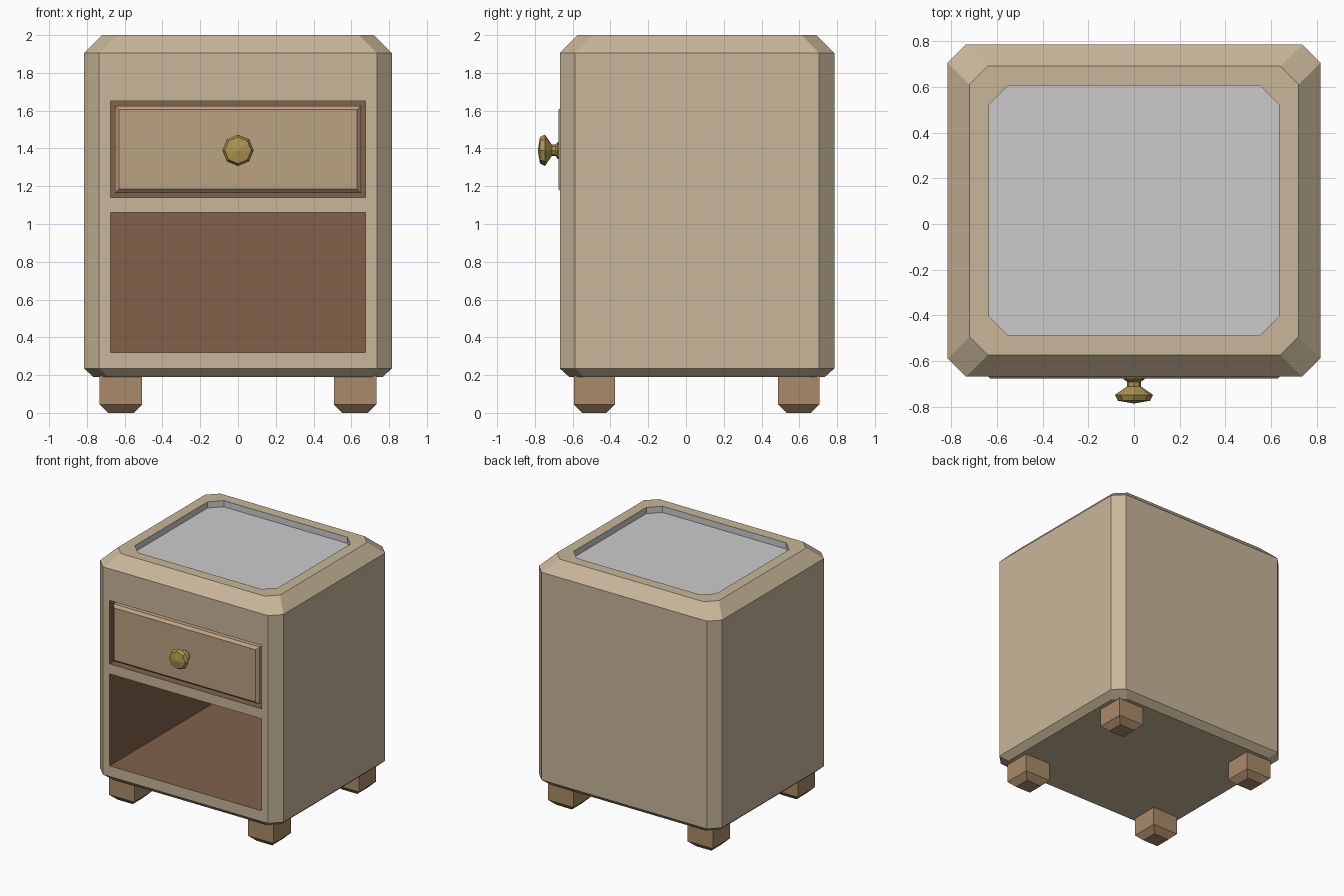
import bpy, bmesh
from math import cos, sin, pi

if "Cube" in bpy.data.objects:
    bpy.data.objects.remove(bpy.data.objects["Cube"])


def material(name, rgb):
    m = bpy.data.materials.new(name)
    m.diffuse_color = (*rgb, 1)
    m.use_nodes = True
    m.node_tree.nodes["Principled BSDF"].inputs["Base Color"].default_value = m.diffuse_color
    return m


BODY = material("painted wood", (0.58, 0.47, 0.32))
INSIDE = material("dark wood", (0.22, 0.12, 0.068))
DRAWER = material("drawer wood", (0.50, 0.36, 0.22))
FOOT = material("foot wood", (0.40, 0.26, 0.14))
BRASS = material("brass", (0.43, 0.30, 0.08))
GREY = material("grey top", (0.8, 0.8, 0.8))


def rect(x0, x1, y0, y1, z, c=0.0):
    """Rectangle at height z, corners cut by c."""
    if c == 0:
        return [(x0, y0, z), (x1, y0, z), (x1, y1, z), (x0, y1, z)]
    return [(x0 + c, y0, z), (x1 - c, y0, z), (x1, y0 + c, z), (x1, y1 - c, z),
            (x1 - c, y1, z), (x0 + c, y1, z), (x0, y1 - c, z), (x0, y0 + c, z)]


def front(loop):
    """Turn a flat loop so it faces the front: (x, z, y) -> (x, y, z)."""
    return [(x, d, z) for x, z, d in loop]


def loft(name, solids, *mats):
    """Skin each list of loops into a capped solid; all go in one object."""
    bm = bmesh.new()
    for loops in solids:
        rings = [[bm.verts.new(p) for p in lp] for lp in loops]
        n = len(rings[0])
        for a, b in zip(rings, rings[1:]):
            for i in range(n):
                j = (i + 1) % n
                bm.faces.new((a[i], a[j], b[j], b[i]))
        bm.faces.new(rings[0])
        bm.faces.new(rings[-1])
    bmesh.ops.remove_doubles(bm, verts=bm.verts, dist=0.0005)
    bmesh.ops.recalc_face_normals(bm, faces=bm.faces)
    me = bpy.data.meshes.new(name)
    bm.to_mesh(me)
    bm.free()
    for m in mats:
        me.materials.append(m)
    ob = bpy.data.objects.new(name, me)
    bpy.context.collection.objects.link(ob)
    return ob


# Cabinet shell with chamfered edges
def shell_ring(inset, z):
    return rect(-0.815 + inset, 0.815 - inset, -0.668 + inset, 0.785 - inset, z, 0.08)


cabinet = loft("cabinet", [[shell_ring(0.05, 0.19), shell_ring(0, 0.235),
                            shell_ring(0, 1.905), shell_ring(0.095, 2.0)]],
               BODY, INSIDE, GREY)

# Cutter: shelf opening, drawer opening and sunken top
openings = [[front(rect(-0.675, 0.675, z0, z1, y)) for y in (-0.9, 0.69)]
            for z0, z1 in ((0.32, 1.06), (1.14, 1.65))]
top_recess = [rect(-0.635, 0.635, -0.487, 0.605, z, 0.085) for z in (1.95, 2.2)]
cutter = loft("opening_cutter", openings + [top_recess])

mod = cabinet.modifiers.new("openings", 'BOOLEAN')
mod.operation = 'DIFFERENCE'
mod.solver = 'EXACT'
mod.object = cutter
bpy.context.view_layer.objects.active = cabinet
bpy.ops.object.modifier_apply(modifier=mod.name)
bpy.data.objects.remove(cutter)

# Dark interior, grey sunken top
for f in cabinet.data.polygons:
    x, y, z = f.center
    f.material_index = 0
    if abs(x) < 0.68 and -0.65 < y < 0.7 and 0.3 < z < 1.66:
        f.material_index = 1
    elif abs(x) < 0.64 and -0.49 < y < 0.61 and 1.94 < z < 1.99:
        f.material_index = 2

# Drawer front with bevelled face
loft("drawer_front", [[front(rect(-0.65, 0.65, 1.165, 1.625, -0.58)),
                       front(rect(-0.65, 0.65, 1.165, 1.625, -0.655)),
                       front(rect(-0.63, 0.63, 1.185, 1.605, -0.675))]], DRAWER)

# Eight-sided knob
profile = [(0.045, -0.67), (0.045, -0.68), (0.03, -0.69), (0.03, -0.71),
           (0.083, -0.747), (0.07, -0.773), (0.0, -0.785)]
loft("drawer_knob", [[[(r * cos(k * pi / 4), y, 1.39 + r * sin(k * pi / 4))
                       for k in range(8)] for r, y in profile]], BRASS)

# Four feet tapered at the floor
for side, x in (("left", -0.62), ("right", 0.62)):
    for end, y in (("front", -0.485), ("back", 0.597)):
        rings = [rect(x - h, x + h, y - h + 0.004, y + h - 0.004, z)
                 for h, z in ((0.068, 0), (0.113, 0.045), (0.113, 0.2))]
        loft(f"{end}_{side}_foot", [rings], FOOT)
